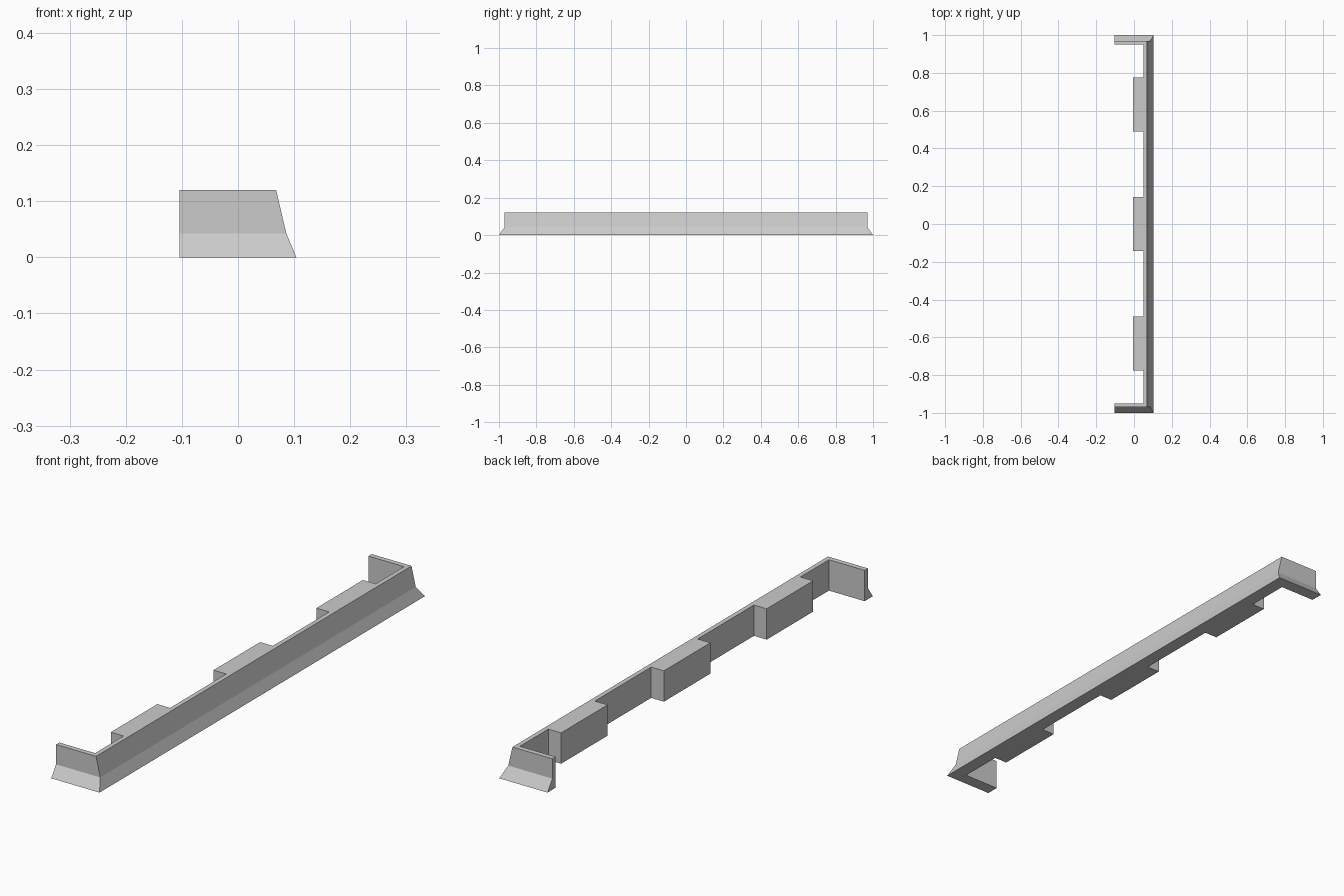
import bpy
import bmesh

cube = bpy.data.objects.get("Cube")
if cube:
    bpy.data.objects.remove(cube, do_unlink=True)

# Main dimensions
ARM_END = -0.104        # free ends of the two short arms
INNER_X = 0.05          # inner face of the long wall
INNER_Y = 0.95          # inner faces of the arms
PAD_X = -0.005          # face of the inward blocks
PAD_HALF = 0.143
PAD_CENTRES = (-0.632, 0.0, 0.632)

# Outer skin at each height: z, long wall x, arm y
LEVELS = ((0.0, 0.104, 1.0), (0.043, 0.086, 0.97), (0.12, 0.068, 0.97))

# Inner outline, running from the front arm to the back arm
inner = [(ARM_END, -INNER_Y), (INNER_X, -INNER_Y)]
for c in PAD_CENTRES:
    a, b = c - PAD_HALF, c + PAD_HALF
    inner += [(INNER_X, a), (PAD_X, a), (PAD_X, b), (INNER_X, b)]
inner += [(INNER_X, INNER_Y), (ARM_END, INNER_Y)]


def outline(wall_x, arm_y):
    """Closed counter-clockwise footprint at one height."""
    outer = [(ARM_END, -arm_y), (wall_x, -arm_y), (wall_x, arm_y), (ARM_END, arm_y)]
    return outer + inner[::-1]


# Flared U-shaped skirt with its inward blocks, lofted through the levels
bm = bmesh.new()
rings = [[bm.verts.new((x, y, z)) for x, y in outline(wx, ay)] for z, wx, ay in LEVELS]
for low, high in zip(rings, rings[1:]):
    for i in range(len(low)):
        j = (i + 1) % len(low)
        bm.faces.new((low[i], low[j], high[j], high[i]))
bm.faces.new(rings[0][::-1])
bm.faces.new(rings[-1])
bmesh.ops.recalc_face_normals(bm, faces=bm.faces)

mesh = bpy.data.meshes.new("flared_skirt")
bm.to_mesh(mesh)
bm.free()
skirt = bpy.data.objects.new("flared_skirt", mesh)
bpy.context.collection.objects.link(skirt)

# Plain grey finish
grey = bpy.data.materials.new("light_grey")
grey.use_nodes = True
colour = (0.6, 0.6, 0.6, 1.0)
grey.diffuse_color = colour
grey.node_tree.nodes["Principled BSDF"].inputs["Base Color"].default_value = colour
mesh.materials.append(grey)
